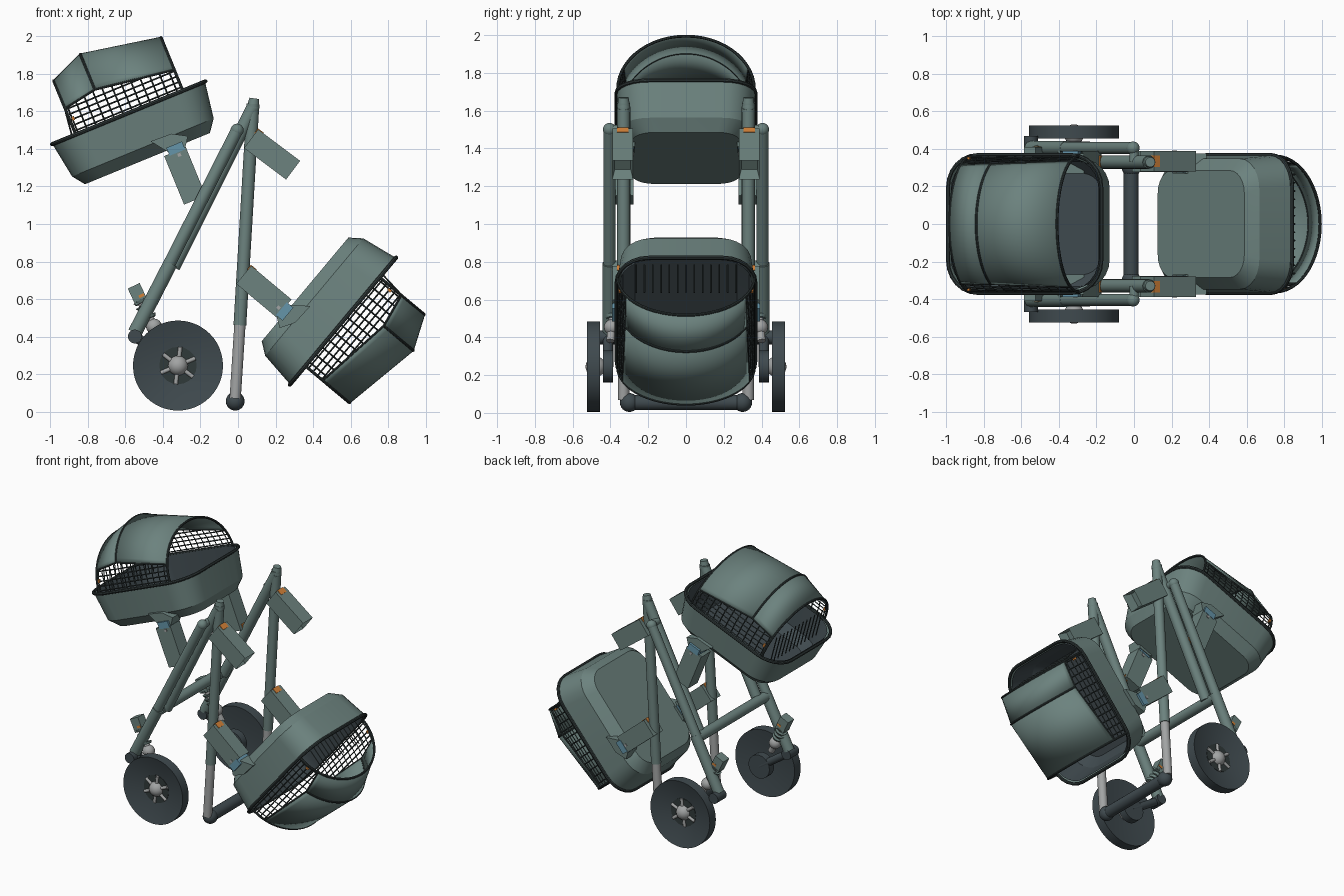
import bpy, bmesh
from math import sin, cos, asin, sqrt, pi, radians
from mathutils import Matrix, Vector

cube = bpy.data.objects.get("Cube")
if cube:
    bpy.data.objects.remove(cube, do_unlink=True)

made = []


def material(name, rgb):
    m = bpy.data.materials.new(name)
    m.use_nodes = True
    m.diffuse_color = (*rgb, 1)
    m.node_tree.nodes["Principled BSDF"].inputs["Base Color"].default_value = (*rgb, 1)
    return m


GREEN = material("grey green", (.15, .225, .21))
TRIM = material("dark trim", (.03, .042, .042))
SLATE = material("dark slate", (.05, .068, .077))
METAL = material("light metal", (.36, .37, .37))
ORANGE = material("orange", (.65, .22, .04))
BLUE = material("soft blue", (.13, .3, .4))
I = Matrix.Identity(4)


def finish(name, bm, mat, M=I):
    bmesh.ops.recalc_face_normals(bm, faces=bm.faces)
    me = bpy.data.meshes.new(name)
    bm.to_mesh(me)
    bm.free()
    me.materials.append(mat)
    ob = bpy.data.objects.new(name, me)
    ob.matrix_world = M
    bpy.context.collection.objects.link(ob)
    made.append(ob)
    return ob


def box(name, c, size, mat, M=I):
    bm = bmesh.new()
    bmesh.ops.create_cube(bm, size=1, matrix=Matrix.Translation(c) @ Matrix.Diagonal((*size, 1)))
    return finish(name, bm, mat, M)


def add_rod(bm, p, q, r, r2, sides):
    p, q = Vector(p), Vector(q)
    d = q - p
    T = Matrix.Translation((p + q) / 2) @ d.to_track_quat('Z', 'Y').to_matrix().to_4x4()
    bmesh.ops.create_cone(bm, cap_ends=True, segments=sides, radius1=r, radius2=r2,
                          depth=d.length, matrix=T)


def tube(name, p, q, r, mat, r2=None):
    bm = bmesh.new()
    add_rod(bm, p, q, r, r if r2 is None else r2, 20)
    return finish(name, bm, mat)


def ball(name, c, r, mat):
    bm = bmesh.new()
    bmesh.ops.create_uvsphere(bm, u_segments=20, v_segments=12, radius=r,
                              matrix=Matrix.Translation(c))
    return finish(name, bm, mat)


def pipe(name, pts, r, mat, M=I, closed=False):
    # bevelled curve turned into a mesh
    cu = bpy.data.curves.new(name, 'CURVE')
    cu.dimensions = '3D'
    cu.bevel_depth, cu.bevel_resolution, cu.use_fill_caps = r, 2, True
    sp = cu.splines.new('POLY')
    sp.points.add(len(pts) - 1)
    for point, co in zip(sp.points, pts):
        point.co = (*co, 1)
    sp.use_cyclic_u = closed
    tmp = bpy.data.objects.new(name + "_path", cu)
    bm = bmesh.new()
    me = bpy.data.meshes.new_from_object(tmp)
    bm.from_mesh(me)
    bpy.data.objects.remove(tmp)
    bpy.data.meshes.remove(me)
    return finish(name, bm, mat, M)


def loft(bm, loops, closed):
    rows = [[bm.verts.new(p) for p in lp] for lp in loops]
    n = len(rows[0])
    for a, b in zip(rows, rows[1:]):
        for i in range(n if closed else n - 1):
            j = (i + 1) % n
            bm.faces.new((a[i], a[j], b[j], b[i]))
    return rows


def round_rect(a, b, r, z, n=7):
    pts = []
    for k, (sx, sy) in enumerate([(1, 1), (-1, 1), (-1, -1), (1, -1)]):
        for i in range(n):
            t = (k + i / (n - 1)) * pi / 2
            pts.append((sx * (a - r) + r * cos(t), sy * (b - r) + r * sin(t), z))
    return pts


# Hood: position, panel edge height and crown height at each rib
RIBS = [(-.305, .15, .31), (-.12, .183, .387), (.312, .12, .306)]
HOOD_W = .362


def hood_at(u):
    a, b = (RIBS[0], RIBS[1]) if u < RIBS[1][0] else (RIBS[1], RIBS[2])
    f = (u - a[0]) / (b[0] - a[0])
    return a[1] + (b[1] - a[1]) * f, a[2] + (b[2] - a[2]) * f


def side_point(u, v, s):
    return (u, s * HOOD_W * sqrt(1 - (v / hood_at(u)[1]) ** 2), v)


def arch(u, low, crown, n=26):
    t0 = asin(low / crown)
    angles = [t0 + (pi - 2 * t0) * i / n for i in range(n + 1)]
    return [(u, HOOD_W * cos(t), crown * sin(t)) for t in angles]


def bracket(name, M, side):
    # socket arm with a hollow far end and a catch near the hinge
    bm = bmesh.new()
    bmesh.ops.create_cube(bm, size=1, matrix=Matrix.Translation((0, 0, .14))
                          @ Matrix.Diagonal((.125, .11, .28, 1)))
    end = max(bm.faces, key=lambda f: f.calc_center_median().z)
    bmesh.ops.inset_region(bm, faces=[end], thickness=.018)
    bmesh.ops.translate(bm, verts=end.verts, vec=(0, 0, -.07))
    finish(name, bm, GREEN, M)
    box(name + "_catch", (side * .05, 0, .016), (.032, .062, .04), ORANGE, M)


# Outer profile of a basket: half length, half width, corner, height
LEVELS = [(.44, .366, .17, 0), (.408, .348, .16, -.2), (.36, .285, .12, -.264)]


def basket(prefix, M, catch_side):
    # shell and lining
    for part, off, mat in (("shell", 0, GREEN), ("lining", .014, SLATE)):
        bm = bmesh.new()
        rows = loft(bm, [round_rect(a - off, b - off, r, z + (off if z else 0))
                         for a, b, r, z in LEVELS], True)
        bm.faces.new(rows[-1])
        ob = finish(f"{prefix}_{part}", bm, mat, M)
        if off:
            ob.data.flip_normals()
    pipe(prefix + "_rim", round_rect(.442, .367, .17, 0), .011, TRIM, M, True)

    # hood panels and ribs
    arches = [arch(*rib) for rib in RIBS]
    for i, part in enumerate(("rear_hood", "front_hood")):
        bm = bmesh.new()
        loft(bm, arches[i:i + 2], False)
        ob = finish(f"{prefix}_{part}", bm, GREEN, M)
        sol = ob.modifiers.new("thickness", 'SOLIDIFY')
        sol.thickness, sol.offset = .008, 0
    for part, (u, low, crown) in zip(("rear_rib", "middle_rib", "front_rib"), RIBS):
        start = low if part == "middle_rib" else 0
        pipe(f"{prefix}_{part}", arch(u, start, crown), .008, TRIM, M)
    for end in (0, -1):
        pipe(prefix + "_hood_edge", [a[end] for a in arches], .006, TRIM, M)

    # net under the hood, following its curve
    bm = bmesh.new()

    def bar(p, q):
        add_rod(bm, p, q, .0045, .0045, 4)
    for s in (1, -1):
        for i in range(12):
            u = -.29 + i * .052
            h = hood_at(u)[0]
            pts = [side_point(u, h * f, s) for f in (0, .5, 1)]
            bar(pts[0], pts[1])
            bar(pts[1], pts[2])
        for k in range(5):
            v = .02 + k * .031
            stop = .31 if v < .12 else .312 - (v - .12) / .146
            pts = [side_point(u, v, s) for u in (-.3, -.12, stop)]
            bar(pts[0], pts[1])
            bar(pts[1], pts[2])
    for i in range(13):
        y = (i - 6) * .044
        bar((-.335, y, -.07), (-.31, y, .13))
    finish(prefix + "_net", bm, TRIM, M)

    for s in (1, -1):
        box(prefix + "_tab", side_point(-.285, .085, s), (.014, .016, .022), ORANGE, M)
        # wedge mount, coloured adapter and carrying arm
        bm = bmesh.new()
        outline = [(.05, -.185), (.12, -.28), (.21, -.285), (.245, -.235), (.17, -.19)]
        rows = loft(bm, [[(u, s * y, v) for u, v in outline] for y in (.27, .375)], True)
        for r in rows:
            bm.faces.new(r)
        finish(prefix + "_mount", bm, GREEN, M)
        box(prefix + "_adapter", (.16, s * .333, -.272), (.09, .115, .046), BLUE, M)
        box(prefix + "_latch", (.165, s * .333, -.31), (.018, .118, .018), METAL, M)
        bracket(prefix + "_arm", M @ Matrix.Translation((.15, s * .333, -.565)), catch_side)


def tilt(x, y, z, deg):
    return Matrix.Translation((x, y, z)) @ Matrix.Rotation(radians(deg), 4, 'Y')


basket("upper_basket", tilt(-.583, 0, 1.593, -22.3), 1)
basket("lower_basket", tilt(.56, 0, .482, -230.1), -1)

# Frame, wheels and suspension on both sides
WHEEL = [(.001, .474), (.1, .474), (.24, .455), (.24, .525), (.1, .486), (.001, .486)]
for s in (1, -1):
    def P(x, y, z):
        return (x, s * y, z)
    tube("front_leg", P(.08, .33, 1.64), P(.01, .33, .46), .034, GREEN)
    tube("front_leg_slider", P(.01, .33, .46), P(-.015, .33, .07), .03, METAL)
    ball("front_foot", P(-.015, .3, .055), .05, SLATE)
    tube("handle_end", P(.08, .33, 1.62), P(.087, .33, 1.67), .034, GREEN, .026)
    tube("inner_tube", P(.08, .33, 1.62), P(-.345, .33, .77), .036, GREEN)
    tube("outer_tube", P(-.005, .405, 1.5), P(-.375, .405, .77), .033, GREEN)
    tube("outer_tube_sleeve", P(-.36, .405, .79), P(-.55, .405, .42), .038, GREEN)
    ball("outer_tube_cap", P(-.005, .405, 1.5), .035, GREEN)
    tube("hinge_pin", P(0, .33, 1.5), P(0, .405, 1.5), .025, GREEN)
    tube("lower_joint", P(-.55, .37, .40), P(-.55, .47, .40), .037, SLATE)
    bracket("top_arm", tilt(.07, s * .335, 1.455, 126.9), -1)

    # suspension
    hanger = tilt(-.535, s * .375, .625, -25)
    box("shock_bracket", (0, 0, 0), (.07, .07, .1), GREEN, hanger)
    box("shock_clip", (.015, 0, -.015), (.03, .074, .016), ORANGE, hanger)
    top, low = Vector(P(-.53, .375, .61)), Vector(P(-.41, .4, .38))
    tube("shock_rod", top, low, .022, METAL)
    for k in range(4):
        a = top.lerp(low, .08 + k * .12)
        tube("shock_ring", a, top.lerp(low, .14 + k * .12), .042, GREEN, .034)
    ball("shock_knuckle", top.lerp(low, .68), .042, METAL)
    tube("swing_arm", P(-.55, .412, .4), P(-.32, .412, .245), .027, SLATE)
    tube("axle_housing", P(-.32, .386, .245), P(-.32, .44, .245), .085, SLATE)
    tube("axle", P(-.32, .43, .245), P(-.32, .476, .245), .03, METAL)

    # wheel turned from its profile, with a dished face
    bm = bmesh.new()
    ring = [[(-.32 + r * cos(2 * pi * i / 48), s * y, .245 + r * sin(2 * pi * i / 48))
             for i in range(48)] for r, y in WHEEL]
    loft(bm, ring, True)
    finish("wheel", bm, SLATE)
    tube("hub_plate", P(-.32, .48, .245), P(-.32, .489, .245), .1, TRIM)
    ball("hub", P(-.32, .478, .245), .054, METAL)
    for k in range(6):
        t = pi / 3 * k + .4
        tube("spoke", P(-.32, .49, .245),
             P(-.32 + .1 * cos(t), .49, .245 + .1 * sin(t)), .011, METAL)

tube("foot_bar", (-.015, -.32, .055), (-.015, .32, .055), .04, SLATE)
tube("rear_crossbar", (-.37, -.4, .77), (-.37, .4, .77), .036, GREEN)

# Smooth shading with sharp edges kept
bpy.ops.object.select_all(action='DESELECT')
for ob in made:
    ob.select_set(True)
bpy.context.view_layer.objects.active = made[0]
bpy.ops.object.shade_smooth_by_angle(angle=radians(25))
